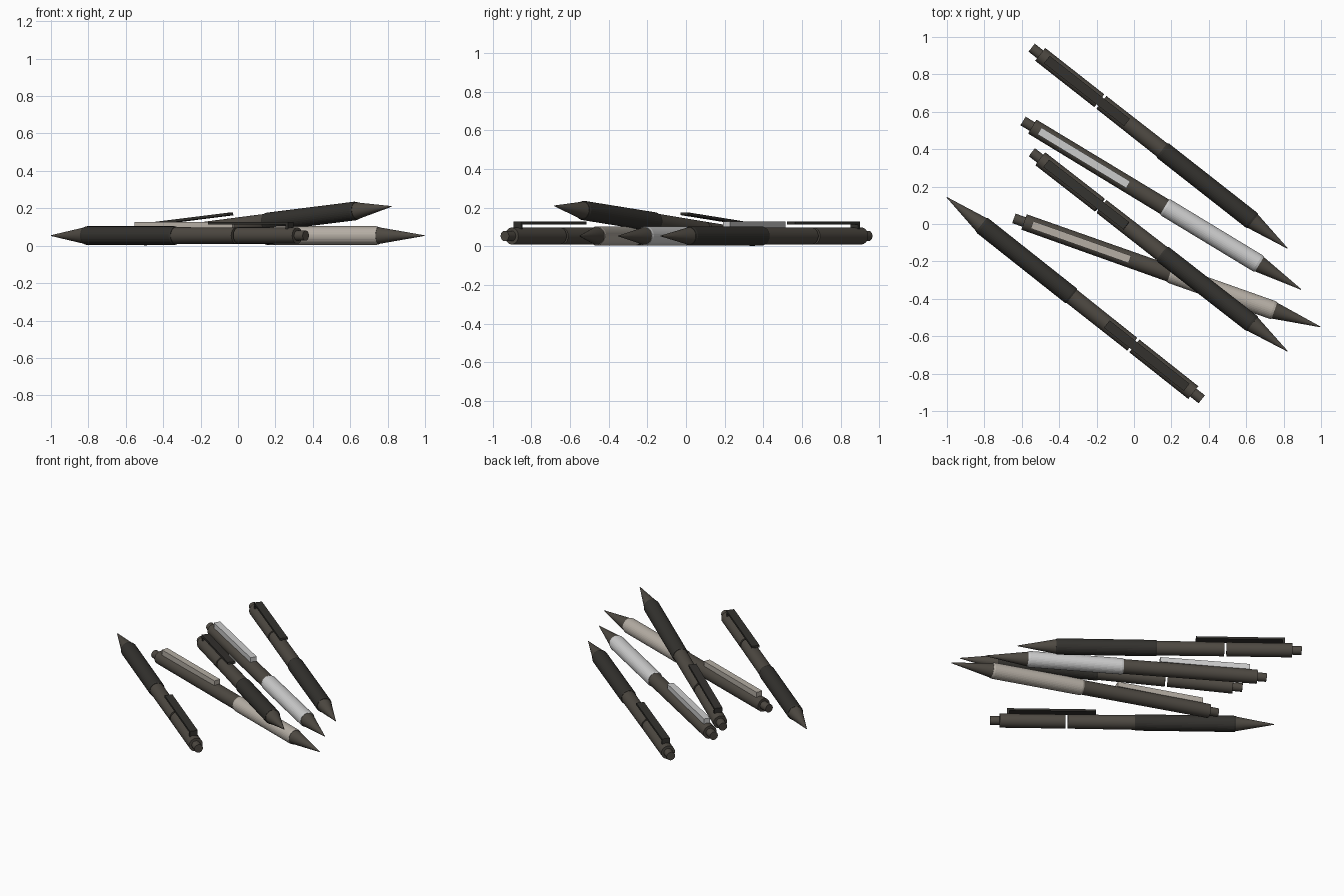
import bpy, bmesh, math
from mathutils import Vector, Matrix

if "Cube" in bpy.data.objects:
    bpy.data.objects.remove(bpy.data.objects["Cube"])

LENGTH = 1.738


def material(name, rgb):
    m = bpy.data.materials.new(name)
    m.diffuse_color = (*rgb, 1)
    m.use_nodes = True
    m.node_tree.nodes["Principled BSDF"].inputs["Base Color"].default_value = m.diffuse_color
    return m


BODY = material("charcoal", (0.075, 0.066, 0.054))
DARK = material("dark_rubber", (0.033, 0.031, 0.027))
WHITE = material("white_rubber", (0.80, 0.80, 0.78))
BEIGE = material("beige_rubber", (0.46, 0.42, 0.37))


def finish(name, bm, frame, mat, smooth=True):
    bmesh.ops.recalc_face_normals(bm, faces=bm.faces)
    bm.transform(frame)
    me = bpy.data.meshes.new(name)
    bm.to_mesh(me)
    bm.free()
    me.materials.append(mat)
    ob = bpy.data.objects.new(name, me)
    bpy.context.collection.objects.link(ob)
    if smooth:
        bpy.ops.object.select_all(action='DESELECT')
        bpy.context.view_layer.objects.active = ob
        ob.select_set(True)
        bpy.ops.object.shade_smooth_by_angle(angle=math.radians(30))


def lathe(name, profile, frame, mat, sides=32, smooth=True):
    """Closed turned part; profile is (distance from tip, radius)."""
    bm = bmesh.new()
    rings = [[bm.verts.new((s, r * math.cos(math.tau * i / sides),
                            r * math.sin(math.tau * i / sides)))
              for i in range(sides)] for s, r in profile]
    for a, b in zip(rings, rings[1:]):
        for i in range(sides):
            j = (i + 1) % sides
            bm.faces.new((a[i], a[j], b[j], b[i]))
    bm.faces.new(rings[0])
    bm.faces.new(rings[-1])
    finish(name, bm, frame, mat, smooth)


def clip(name, side_profile, width, frame, mat):
    """Side profile (distance, height) extruded across the pen."""
    bm = bmesh.new()
    face = bm.faces.new([bm.verts.new((s, -width / 2, z)) for s, z in side_profile])
    out = bmesh.ops.extrude_face_region(bm, geom=[face])
    bmesh.ops.translate(bm, vec=(0, width, 0),
                        verts=[v for v in out['geom'] if isinstance(v, bmesh.types.BMVert)])
    finish(name, bm, frame, mat, False)


def pen(label, tip, end, grip_mat):
    # frame: local x runs from tip to button, local z faces up
    tip, end = Vector(tip), Vector(end)
    x = (end - tip).normalized()
    y = Vector((0, 0, 1)).cross(x).normalized()
    z = x.cross(y)
    frame = Matrix.Translation(tip) @ Matrix((x, y, z)).transposed().to_4x4()
    dark = grip_mat == DARK
    g0 = 0.235 if dark else 0.26
    r = 0.0435

    # writing tip
    lathe(f"{label}_tip", [(0, 0.002), (g0, 0.045)], frame, BODY)
    # rubber grip
    lathe(f"{label}_grip", [(g0, 0.047), (g0 + 0.012, 0.05), (0.842, 0.05), (0.852, 0.047)],
          frame, grip_mat, 32, False)
    # barrel, split by a narrow gap on the dark pens
    if dark:
        lathe(f"{label}_barrel", [(0.852, 0.045), (1.264, r)], frame, BODY)
        lathe(f"{label}_cap", [(1.278, r), (1.68, r)], frame, BODY)
    else:
        lathe(f"{label}_barrel", [(0.852, 0.045), (1.68, r)], frame, BODY)
    # push button
    lathe(f"{label}_button", [(1.67, 0.027), (LENGTH, 0.027)], frame, BODY)
    # pocket clip: thin bar on a post (dark) or solid bar (light)
    if dark:
        clip(f"{label}_clip", [(1.09, 0.06), (1.62, 0.06), (1.62, 0.03), (1.635, 0.03),
                               (1.635, 0.074), (1.09, 0.074)], 0.05, frame, DARK)
    else:
        clip(f"{label}_clip", [(1.08, 0.042), (1.635, 0.036), (1.635, 0.074), (1.08, 0.074)],
             0.042, frame, grip_mat)


Z = 0.054
pen("back_pen", (0.82, -0.13, Z), (-0.55, 0.945, Z), DARK)
pen("white_grip_pen", (0.893, -0.35, Z), (-0.592, 0.55, Z), WHITE)
pen("leaning_pen", (0.82, -0.68, 0.21), (-0.55, 0.387, 0.038), DARK)
pen("beige_grip_pen", (0.996, -0.55, Z), (-0.642, 0.03, Z), BEIGE)
pen("front_pen", (-1.0, 0.142, Z), (0.362, -0.937, Z), DARK)
